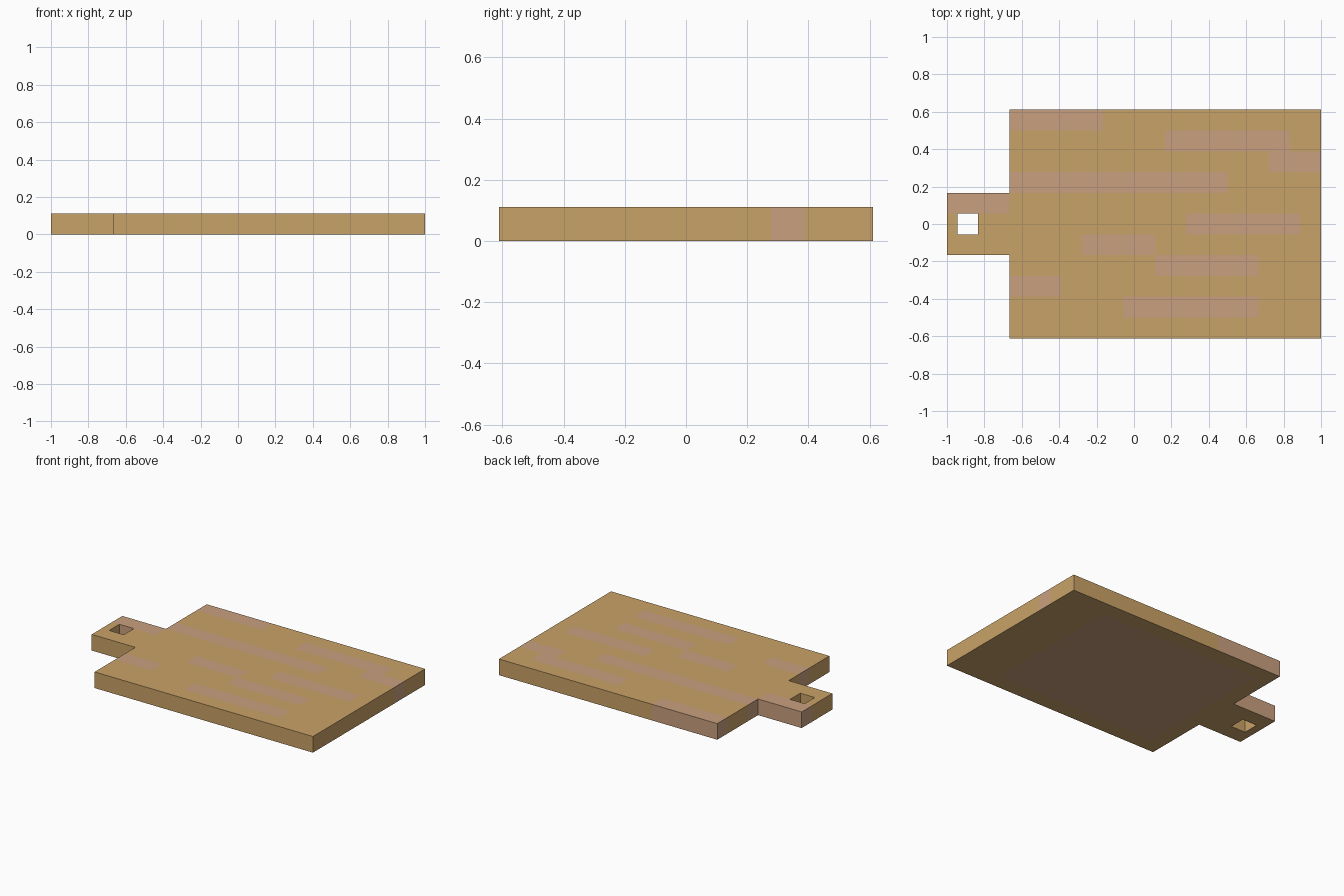
import bpy, bmesh

if "Cube" in bpy.data.objects:
    bpy.data.objects.remove(bpy.data.objects["Cube"])

U = 1 / 18          # layout unit
THICK = 2 * U

# wood grain streaks on the top, in layout units: x0, x1, y0 (each is 2 deep)
STREAKS = [(-12, -3, 9), (3, 15, 7), (13, 18, 5), (-12, 9, 3), (-18, -12, 1),
           (5, 16, -1), (-5, 2, -3), (2, 12, -5), (-12, -7, -7), (-1, 12, -9)]
UNDERSIDE = (-10, 12, -9, 9)   # darker panel below: x0, x1, y0, y1


def material(name, rgb):
    m = bpy.data.materials.new(name)
    m.diffuse_color = (*rgb, 1)
    m.use_nodes = True
    m.node_tree.nodes["Principled BSDF"].inputs["Base Color"].default_value = m.diffuse_color
    return m


def in_board(x, y):
    if not (-18 < x < 18 and -11 < y < 11):
        return False
    if x < -12:                                    # handle with square hole
        return abs(y) < 3 and not (-17 < x < -15 and abs(y) < 1)
    return True


def top_mat(x, y):
    return int(any(a < x < b and c < y < c + 2 for a, b, c in STREAKS))


def bottom_mat(x, y):
    a, b, c, d = UNDERSIDE
    return int(a < x < b and c < y < d)


# grid lines wherever the outline, hole or a colour changes
xs = sorted({-18, -17, -15, -12, 18, *UNDERSIDE[:2],
             *(s[0] for s in STREAKS), *(s[1] for s in STREAKS)})
ys = list(range(-11, 12, 2))

bm = bmesh.new()
verts = {}


def v(x, y, z):
    if (x, y, z) not in verts:
        verts[x, y, z] = bm.verts.new((x * U, y * U, z * THICK))
    return verts[x, y, z]


def face(points, mat):
    bm.faces.new([v(*p) for p in points]).material_index = mat


# board: top, bottom and any exposed wall of each cell
for x0, x1 in zip(xs, xs[1:]):
    for y0, y1 in zip(ys, ys[1:]):
        cx, cy = (x0 + x1) / 2, (y0 + y1) / 2
        if not in_board(cx, cy):
            continue
        ring = [(x0, y0), (x1, y0), (x1, y1), (x0, y1)]
        mat = top_mat(cx, cy)
        face([(*p, 1) for p in ring], mat)
        face([(*p, 0) for p in reversed(ring)], bottom_mat(cx, cy))
        beyond = [(cx, y0 - .5), (x1 + .5, cy), (cx, y1 + .5), (x0 - .5, cy)]
        for i, n in enumerate(beyond):
            if not in_board(*n):
                a, b = ring[i], ring[(i + 1) % 4]
                face([(*a, 0), (*b, 0), (*b, 1), (*a, 1)], mat)

mesh = bpy.data.meshes.new("cutting_board")
bm.to_mesh(mesh)
bm.free()
mesh.materials.append(material("tan wood", (0.584, 0.361, 0.136)))
mesh.materials.append(material("pinkish grain", (0.584, 0.352, 0.209)))
board = bpy.data.objects.new("cutting_board", mesh)
bpy.context.collection.objects.link(board)
